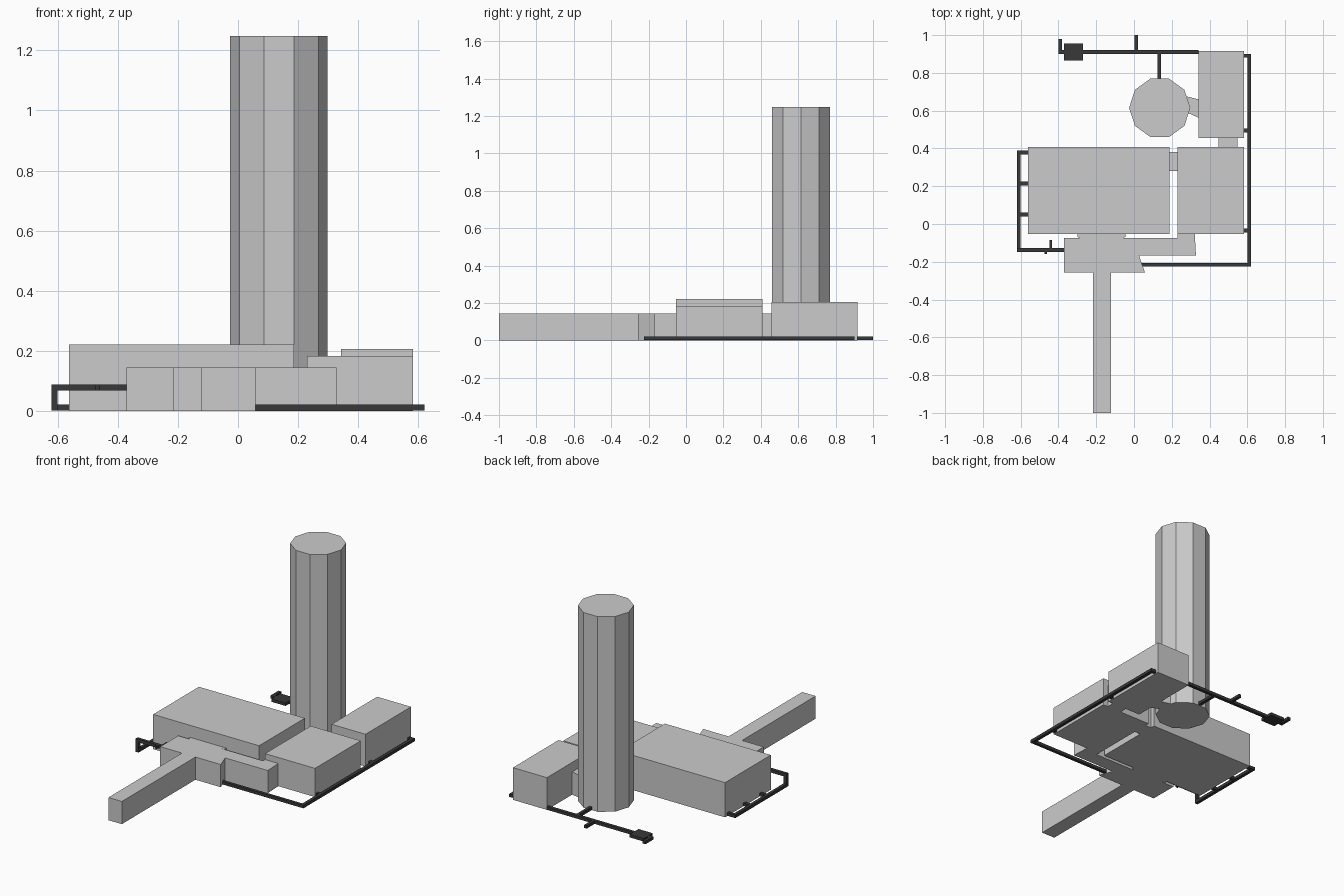
import bpy, bmesh
from mathutils import Vector, Matrix
from math import radians

if "Cube" in bpy.data.objects:
    bpy.data.objects.remove(bpy.data.objects["Cube"])

dark = bpy.data.materials.new("dark_pipe")
dark.diffuse_color = (0.04, 0.04, 0.04, 1)
dark.use_nodes = True
dark.node_tree.nodes["Principled BSDF"].inputs["Base Color"].default_value = dark.diffuse_color


def finish(name, bm, mat=None):
    bmesh.ops.recalc_face_normals(bm, faces=bm.faces)
    me = bpy.data.meshes.new(name)
    bm.to_mesh(me)
    bm.free()
    if mat:
        me.materials.append(mat)
    ob = bpy.data.objects.new(name, me)
    bpy.context.collection.objects.link(ob)
    return ob


def add_box(bm, x0, x1, y0, y1, z0, z1):
    size = Vector((x1 - x0, y1 - y0, z1 - z0))
    mid = Vector((x0 + x1, y0 + y1, z0 + z1)) / 2
    bmesh.ops.create_cube(bm, size=1, matrix=Matrix.Translation(mid) @ Matrix.Diagonal(size.to_4d()))


def box(name, *dims):
    bm = bmesh.new()
    add_box(bm, *dims)
    return finish(name, bm)


def extrude(name, outline, height):
    bm = bmesh.new()
    face = bm.faces.new([bm.verts.new((x, y, 0)) for x, y in outline])
    new = bmesh.ops.extrude_face_region(bm, geom=[face], use_keep_orig=True)["geom"]
    bmesh.ops.translate(bm, vec=(0, 0, height), verts=[v for v in new if isinstance(v, bmesh.types.BMVert)])
    return finish(name, bm)


def pipes(name, runs, z1=0.022):
    """Square pipe runs: each is (x0, x1, y0, y1) or has its own z range."""
    bm = bmesh.new()
    for r in runs:
        add_box(bm, *(r if len(r) == 6 else (*r, 0.003, z1)))
    return finish(name, bm, dark)


# Main halls
box("main_hall", -0.562, 0.187, -0.054, 0.408, 0, 0.222)
box("east_hall", 0.229, 0.582, -0.054, 0.408, 0, 0.183)
box("north_hall", 0.342, 0.582, 0.456, 0.916, 0, 0.206)

# Ten-sided tower with a corner towards the back
bm = bmesh.new()
bmesh.ops.create_cone(bm, cap_ends=True, segments=10, radius1=0.162, radius2=0.162, depth=1.247,
                      matrix=Matrix.Translation((0.136, 0.615, 0.6235)) @ Matrix.Rotation(radians(18), 4, 'Z'))
for_tower = finish("tower", bm)

# Connecting passages
H = 0.145
box("hall_passage", 0.187, 0.229, 0.28, 0.38, 0, H)
box("north_passage", 0.447, 0.547, 0.408, 0.456, 0, H)
extrude("tower_passage", [(0.28, 0.59), (0.342, 0.563), (0.342, 0.66), (0.28, 0.675)], H)
extrude("main_entrance", [(-0.30, -0.054), (-0.30, -0.068), (-0.285, -0.075),
                          (-0.06, -0.075), (-0.045, -0.068), (-0.045, -0.054)], H)

# Front building with its angled corner and long entry corridor
extrude("front_building", [(-0.37, -0.075), (-0.37, -0.257), (-0.216, -0.257), (-0.216, -1.0),
                           (-0.121, -1.0), (-0.121, -0.257), (0.058, -0.257), (0.027, -0.168),
                           (0.328, -0.168), (0.322, -0.054), (0.229, -0.054), (0.229, -0.075)], H)

# Dark pipe runs around the site
pipes("east_pipe", [(0.60, 0.62, -0.225, 0.90), (0.04, 0.60, -0.225, -0.206),
                    (0.582, 0.60, 0.882, 0.90)]
      + [(0.582, 0.60, y - 0.01, y + 0.01) for y in (-0.035, 0.495)])
pipes("north_pipe", [(-0.38, 0.342, 0.90, 0.92), (0.002, 0.02, 0.92, 1.0),
                     (0.124, 0.143, 0.77, 0.90), (-0.40, -0.38, 0.90, 0.98),
                     (-0.37, -0.27, 0.865, 0.955)])
z = (0.068, 0.088)
pipes("west_pipe", [(-0.62, -0.60, -0.127, 0.388), (-0.62, -0.60, -0.147, -0.127, 0.003, 0.088),
                    (-0.60, -0.37, -0.147, -0.127, *z),
                    (-0.447, -0.434, -0.127, -0.085, *z), (-0.474, -0.46, -0.16, -0.147, *z)]
      + [(-0.60, -0.562, y - 0.01, y + 0.01) for y in (0.05, 0.215, 0.378)])
